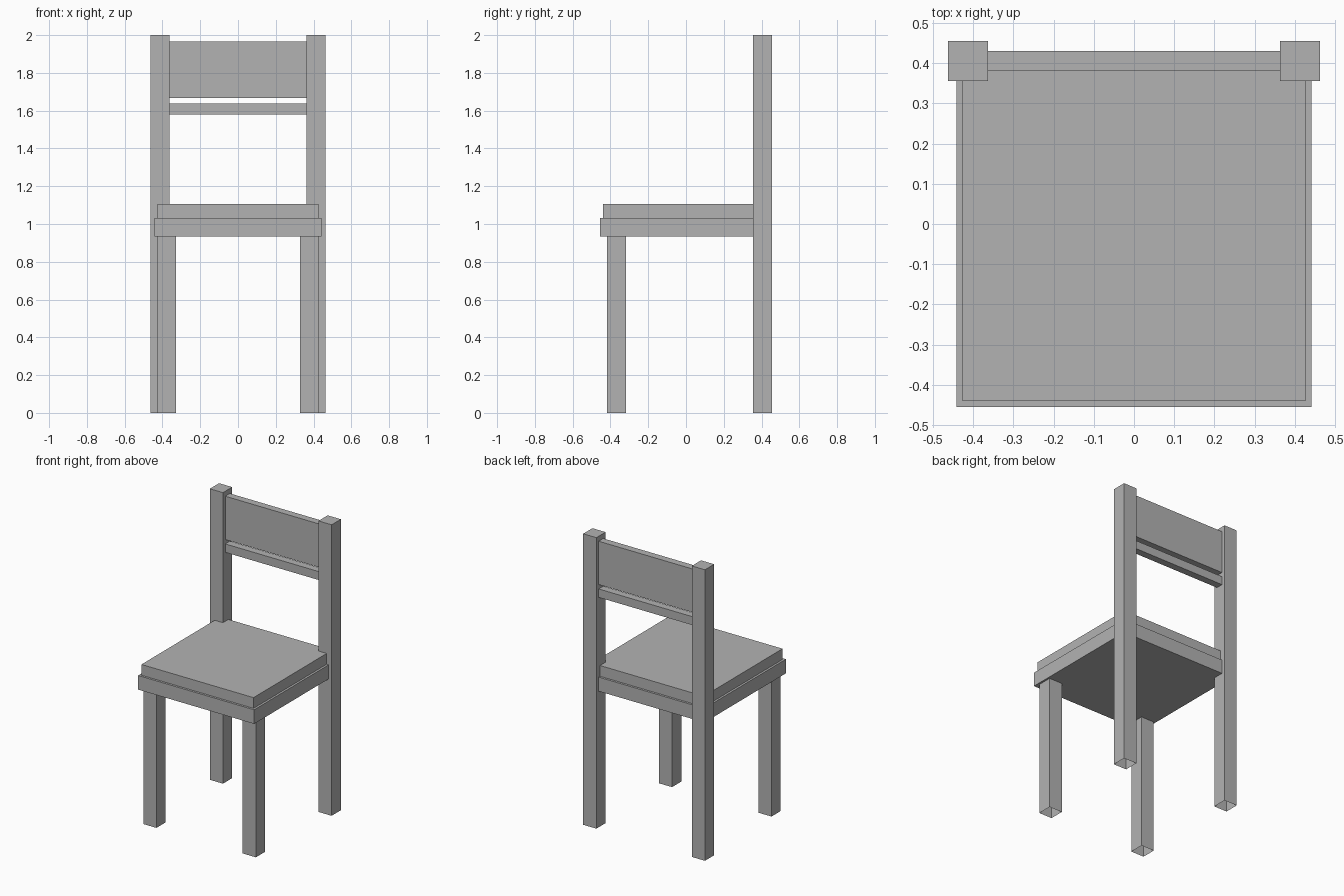
import bpy
import bmesh
from mathutils import Vector

cube = bpy.data.objects.get("Cube")
if cube:
    bpy.data.objects.remove(cube, do_unlink=True)

grey = bpy.data.materials.new("plain grey")
grey.use_nodes = True
colour = (0.45, 0.45, 0.45, 1.0)
grey.diffuse_color = colour
grey.node_tree.nodes["Principled BSDF"].inputs["Base Color"].default_value = colour


def box(name, low, high, open_bottom=False):
    """Axis-aligned box between two corners, optionally without its underside."""
    low, high = Vector(low), Vector(high)
    bm = bmesh.new()
    bmesh.ops.create_cube(bm, size=1)
    for v in bm.verts:
        v.co = (low + high) / 2 + v.co * (high - low)
    if open_bottom:
        bm.normal_update()
        under = [f for f in bm.faces if f.normal.z < -0.5]
        bmesh.ops.delete(bm, geom=under, context='FACES_ONLY')
    mesh = bpy.data.meshes.new(name)
    bm.to_mesh(mesh)
    bm.free()
    mesh.materials.append(grey)
    obj = bpy.data.objects.new(name, mesh)
    bpy.context.collection.objects.link(obj)
    return obj


# Legs: short front pair, tall rear posts, all hollow at the foot
for side, sign in (("left", 1), ("right", -1)):
    def leg(name, inner, outer, y0, y1, top):
        xs = sorted((sign * inner, sign * outer))
        box(f"{side}_{name}", (xs[0], y0, 0), (xs[1], y1, top), open_bottom=True)

    leg("front_leg", 0.328, 0.428, -0.417, -0.317, 0.935)
    leg("back_post", 0.363, 0.463, 0.355, 0.455, 2.0)

# Seat frame and the slightly smaller seat pad on it
box("seat_frame", (-0.441, -0.455, 0.935), (0.441, 0.43, 1.032))
box("seat_pad", (-0.426, -0.44, 1.032), (0.426, 0.415, 1.106))

# Backrest between the posts
box("backrest_panel", (-0.363, 0.38, 1.668), (0.363, 0.43, 1.966))
box("backrest_rail", (-0.363, 0.38, 1.58), (0.363, 0.43, 1.638))
